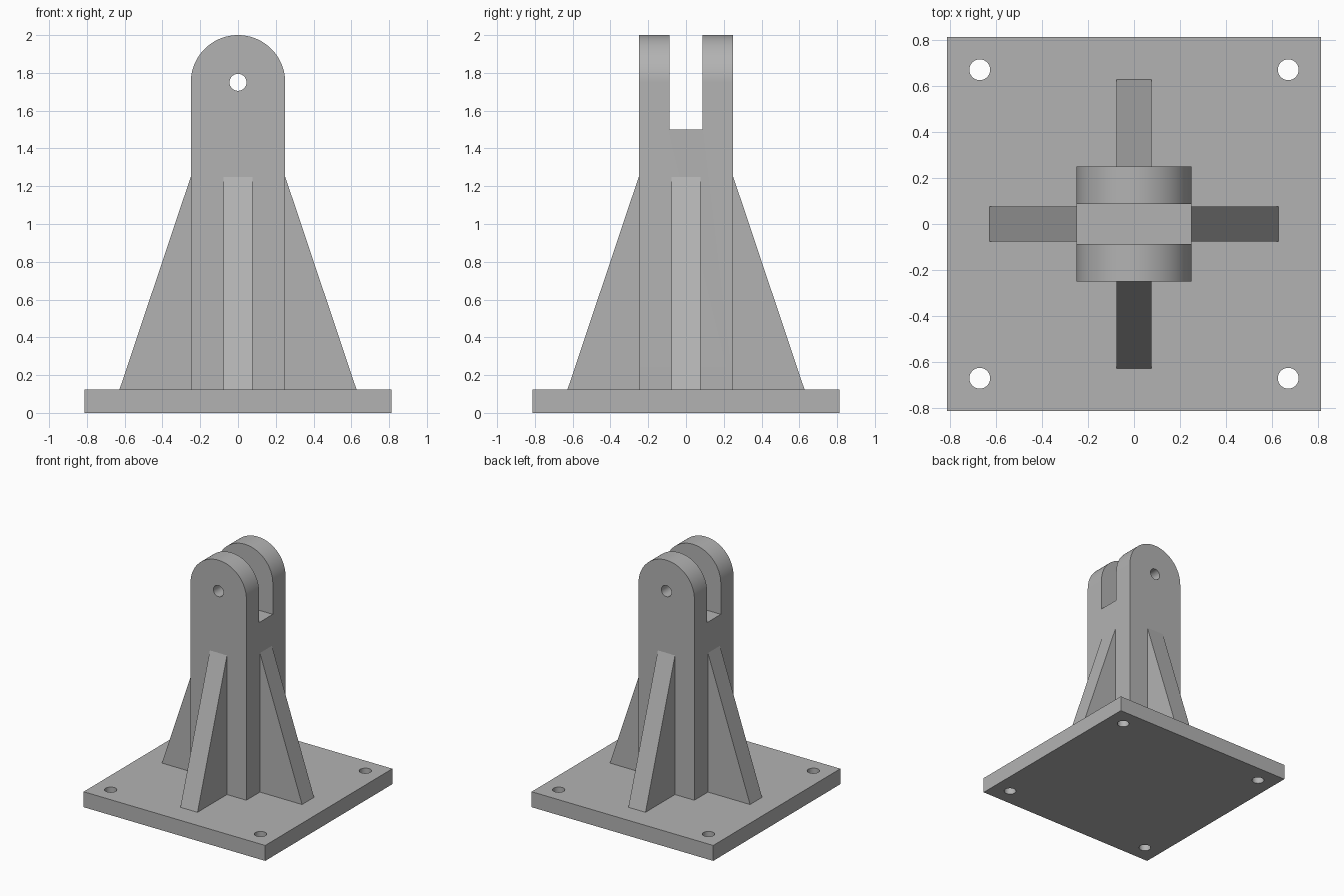
import bpy, bmesh, math
from mathutils import Matrix, Vector

cube = bpy.data.objects.get("Cube")
if cube:
    bpy.data.objects.remove(cube, do_unlink=True)

# Single painted-metal colour
steel = bpy.data.materials.new("grey_steel")
steel.use_nodes = True
grey = (0.45, 0.45, 0.45, 1)
steel.diffuse_color = grey
steel.node_tree.nodes["Principled BSDF"].inputs["Base Color"].default_value = grey

PLATE_HALF, PLATE_TOP = 0.8125, 0.125
POST_HALF, EYE_Z = 0.25, 1.75
RIB_HALF, RIB_FOOT, RIB_TOP = 0.0765, 0.627, 1.25
SLOT_HALF, SLOT_FLOOR = 0.0875, 1.5
HOLE_R, BOLT = 0.045, 0.67


def make_object(name, bm):
    bmesh.ops.recalc_face_normals(bm, faces=bm.faces)
    mesh = bpy.data.meshes.new(name)
    bm.to_mesh(mesh)
    bm.free()
    mesh.materials.append(steel)
    obj = bpy.data.objects.new(name, mesh)
    bpy.context.collection.objects.link(obj)
    return obj


def prism(name, profile, depth):
    """Extrude an (x, z) profile along y, centred on y = 0."""
    bm = bmesh.new()
    face = bm.faces.new([bm.verts.new((x, -depth / 2, z)) for x, z in profile])
    side = bmesh.ops.extrude_face_region(bm, geom=[face])["geom"]
    moved = [v for v in side if isinstance(v, bmesh.types.BMVert)]
    bmesh.ops.translate(bm, verts=moved, vec=(0, depth, 0))
    return make_object(name, bm)


def box(name, x, y, z0, z1):
    return prism(name, [(-x, z0), (x, z0), (x, z1), (-x, z1)], 2 * y)


def cylinder(name, place, depth):
    bm = bmesh.new()
    bmesh.ops.create_cone(bm, cap_ends=True, segments=48, radius1=HOLE_R,
                          radius2=HOLE_R, depth=depth, matrix=place)
    return make_object(name, bm)


def cut(target, cutters):
    """Subtract the cutters, bake the result and discard them."""
    for c in cutters:
        c.hide_render = True
        mod = target.modifiers.new("cut", 'BOOLEAN')
        mod.operation, mod.solver, mod.object = 'DIFFERENCE', 'EXACT', c
    graph = bpy.context.evaluated_depsgraph_get()
    baked = bpy.data.meshes.new_from_object(target.evaluated_get(graph))
    target.modifiers.clear()
    target.data = baked
    for c in cutters:
        bpy.data.objects.remove(c, do_unlink=True)


def smooth(obj):
    bpy.ops.object.select_all(action='DESELECT')
    obj.select_set(True)
    bpy.context.view_layer.objects.active = obj
    bpy.ops.object.shade_smooth_by_angle(angle=math.radians(30))


# Base plate with four bolt holes
plate = box("base_plate", PLATE_HALF, PLATE_HALF, 0, PLATE_TOP)
cut(plate, [cylinder("bolt_cutter", Matrix.Translation((sx * BOLT, sy * BOLT, PLATE_TOP / 2)), 0.5)
            for sx in (-1, 1) for sy in (-1, 1)])
smooth(plate)

# Round-topped post, slotted into a fork and drilled for a pin
arc = [(POST_HALF * math.cos(a), EYE_Z + POST_HALF * math.sin(a))
       for a in (math.pi * i / 48 for i in range(49))]
post = prism("clevis_post", [(-POST_HALF, PLATE_TOP), (POST_HALF, PLATE_TOP)] + arc, 2 * POST_HALF)
pin_place = Matrix.Translation((0, 0, EYE_Z)) @ Matrix.Rotation(math.pi / 2, 4, 'X')
cut(post, [box("slot_cutter", 0.5, SLOT_HALF, SLOT_FLOOR, 2.2),
           cylinder("pin_cutter", pin_place, 1)])
smooth(post)

# Four tapered ribs bracing the post
for i, side in enumerate(("left", "back", "right", "front")):
    rib = prism(side + "_rib", [(POST_HALF, PLATE_TOP), (RIB_FOOT, PLATE_TOP),
                                (POST_HALF, RIB_TOP)], 2 * RIB_HALF)
    rib.data.transform(Matrix.Rotation(i * math.pi / 2, 4, 'Z'))
